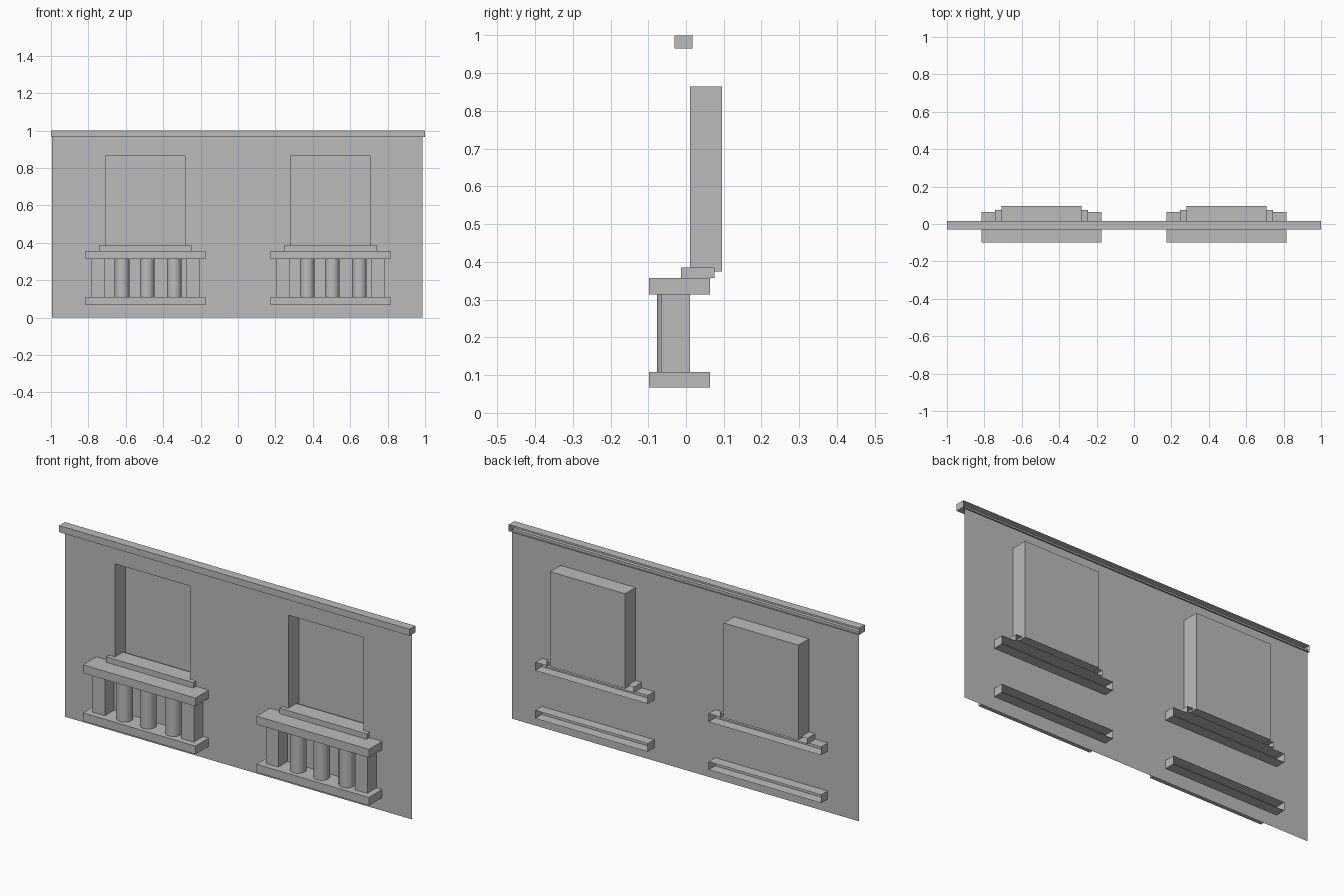
import bpy
import bmesh

if "Cube" in bpy.data.objects:
    bpy.data.objects.remove(bpy.data.objects["Cube"], do_unlink=True)

# Single plain stone colour
stone = bpy.data.materials.new("grey_stone")
stone.use_nodes = True
GREY = (0.5, 0.5, 0.5, 1)
stone.diffuse_color = GREY
stone.node_tree.nodes["Principled BSDF"].inputs["Base Color"].default_value = GREY

WALL_Y = 0.01
WIN_Z = (0.375, 0.865)
WIN_HALF = 0.214
BAYS = {"right": -0.495, "left": 0.495}


def finish(name, bm):
    mesh = bpy.data.meshes.new(name)
    bm.to_mesh(mesh)
    bm.free()
    mesh.materials.append(stone)
    obj = bpy.data.objects.new(name, mesh)
    bpy.context.collection.objects.link(obj)
    return obj


def box(name, xs, ys, zs, open_side=0):
    """Box by its extents; open_side 1 drops the back face, -1 the front face."""
    bm = bmesh.new()
    bmesh.ops.create_cube(bm, size=1)
    for v in bm.verts:
        for i, (lo, hi) in enumerate((xs, ys, zs)):
            v.co[i] = hi if v.co[i] > 0 else lo
    bm.normal_update()
    if open_side:
        faces = [f for f in bm.faces if f.normal.y * open_side > 0.5]
        bmesh.ops.delete(bm, geom=faces, context="FACES")
    return finish(name, bm)


def column(name, x, y, radius, z0, z1):
    bm = bmesh.new()
    bmesh.ops.create_cone(bm, cap_ends=True, segments=24, radius1=radius,
                          radius2=radius, depth=z1 - z0)
    bmesh.ops.translate(bm, verts=bm.verts, vec=(x, y, (z0 + z1) / 2))
    for f in bm.faces:
        f.smooth = abs(f.normal.z) < 0.5
    return finish(name, bm)


# Thin wall sheet with two window openings
bm = bmesh.new()
x_cuts = [-0.995]
for c in BAYS.values():
    x_cuts += [c - WIN_HALF, c + WIN_HALF]
x_cuts.append(0.987)
z_cuts = [0, *WIN_Z, 0.98]
for i in range(len(x_cuts) - 1):
    for j in range(len(z_cuts) - 1):
        if j == 1 and i in (1, 3):
            continue
        xa, xb = x_cuts[i:i + 2]
        za, zb = z_cuts[j:j + 2]
        corners = ((xa, za), (xb, za), (xb, zb), (xa, zb))
        bm.faces.new([bm.verts.new((x, WALL_Y, z)) for x, z in corners])
bmesh.ops.remove_doubles(bm, verts=bm.verts, dist=0.0001)
finish("wall", bm)

# Cornice along the top
box("cornice", (-1, 1), (-0.03, 0.017), (0.966, 1), 1)

# Window niche, sill and balustrade for each bay
for side, c in BAYS.items():
    def span(half):
        return (c - half, c + half)

    box(side + "_window_niche", span(WIN_HALF), (WALL_Y, 0.095), WIN_Z, -1)
    box(side + "_window_sill", span(0.249), (-0.013, 0.075), (0.357, 0.385), 1)
    box(side + "_top_rail", span(0.321), (-0.098, 0.064), (0.314, 0.357), 1)
    box(side + "_bottom_rail", span(0.321), (-0.098, 0.064), (0.067, 0.109), 1)
    for k, dx in enumerate((-0.254, 0.254)):
        box(f"{side}_end_post_{k + 1}", (c + dx - 0.035, c + dx + 0.035),
            (-0.066, WALL_Y), (0.109, 0.314))
    for k, dx in enumerate((-0.125, 0.009, 0.154)):
        column(f"{side}_baluster_{k + 1}", c + dx, -0.038, 0.039, 0.109, 0.314)
